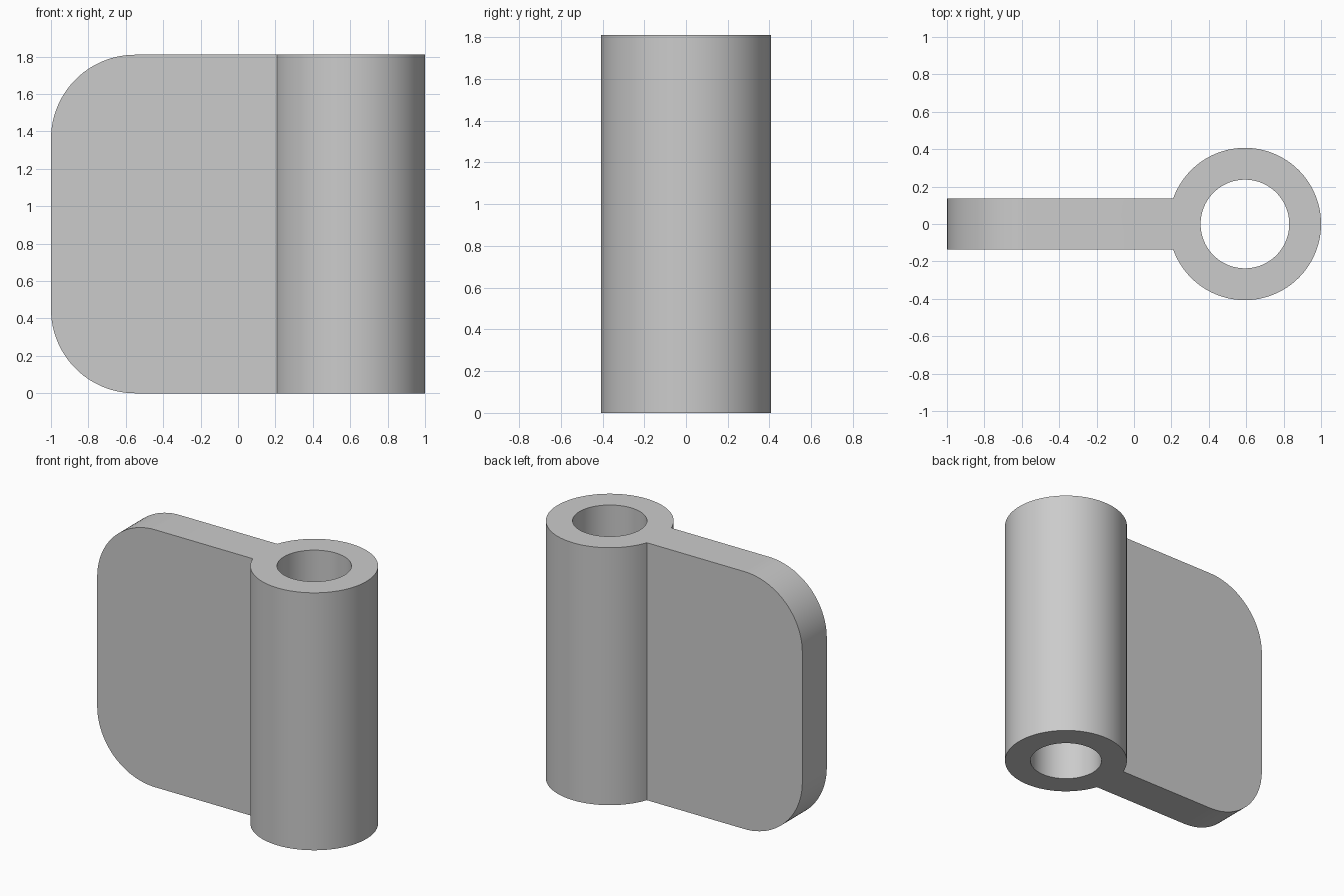
import bpy
import bmesh
from math import sin, cos, pi, radians

HEIGHT = 1.81
PIN_X, OUTER, INNER = 0.593, 0.407, 0.237
LEAF_HALF, CORNER = 0.136, 0.45
LEAF_LEFT, LEAF_END = -1.0, 0.28
SEGMENTS, CORNER_STEPS = 128, 24

cube = bpy.data.objects.get("Cube")
if cube:
    bpy.data.objects.remove(cube, do_unlink=True)

grey = bpy.data.materials.new("plain grey")
grey.use_nodes = True
grey.diffuse_color = (0.6, 0.6, 0.6, 1)
grey.node_tree.nodes["Principled BSDF"].inputs["Base Color"].default_value = (0.6, 0.6, 0.6, 1)


def make_object(name, bm):
    bmesh.ops.recalc_face_normals(bm, faces=bm.faces)
    mesh = bpy.data.meshes.new(name)
    bm.to_mesh(mesh)
    bm.free()
    mesh.materials.append(grey)
    obj = bpy.data.objects.new(name, mesh)
    bpy.context.collection.objects.link(obj)
    return obj


# Barrel: a hollow tube made from four rings
bm = bmesh.new()
rings = []
for radius, z in ((OUTER, 0), (OUTER, HEIGHT), (INNER, HEIGHT), (INNER, 0)):
    angles = [2 * pi * i / SEGMENTS for i in range(SEGMENTS)]
    rings.append([bm.verts.new((PIN_X + radius * cos(a), radius * sin(a), z)) for a in angles])
for k, ring in enumerate(rings):
    other = rings[(k + 1) % len(rings)]
    for i in range(SEGMENTS):
        j = (i + 1) % SEGMENTS
        bm.faces.new((ring[i], ring[j], other[j], other[i]))
hinge = make_object("hinge_leaf_with_barrel", bm)

# Leaf: a plate with two rounded corners, extruded through its thickness
outline = [(LEAF_END, 0), (LEAF_END, HEIGHT)]
for centre_z, start in ((HEIGHT - CORNER, pi / 2), (CORNER, pi)):
    for i in range(CORNER_STEPS + 1):
        a = start + pi / 2 * i / CORNER_STEPS
        outline.append((LEAF_LEFT + CORNER + CORNER * cos(a), centre_z + CORNER * sin(a)))
bm = bmesh.new()
face = bm.faces.new([bm.verts.new((x, -LEAF_HALF, z)) for x, z in outline])
extruded = bmesh.ops.extrude_face_region(bm, geom=[face])
moved = [v for v in extruded["geom"] if isinstance(v, bmesh.types.BMVert)]
bmesh.ops.translate(bm, verts=moved, vec=(0, 2 * LEAF_HALF, 0))
leaf = make_object("leaf", bm)

# Join the leaf into the barrel wall as one solid
union = hinge.modifiers.new("join leaf", "BOOLEAN")
union.operation = "UNION"
union.solver = "EXACT"
union.object = leaf
bpy.ops.object.select_all(action="DESELECT")
hinge.select_set(True)
bpy.context.view_layer.objects.active = hinge
bpy.ops.object.modifier_apply(modifier=union.name)
bpy.data.objects.remove(leaf, do_unlink=True)

# Smooth curved walls with crisp rims
bpy.ops.object.shade_smooth_by_angle(angle=radians(30))
